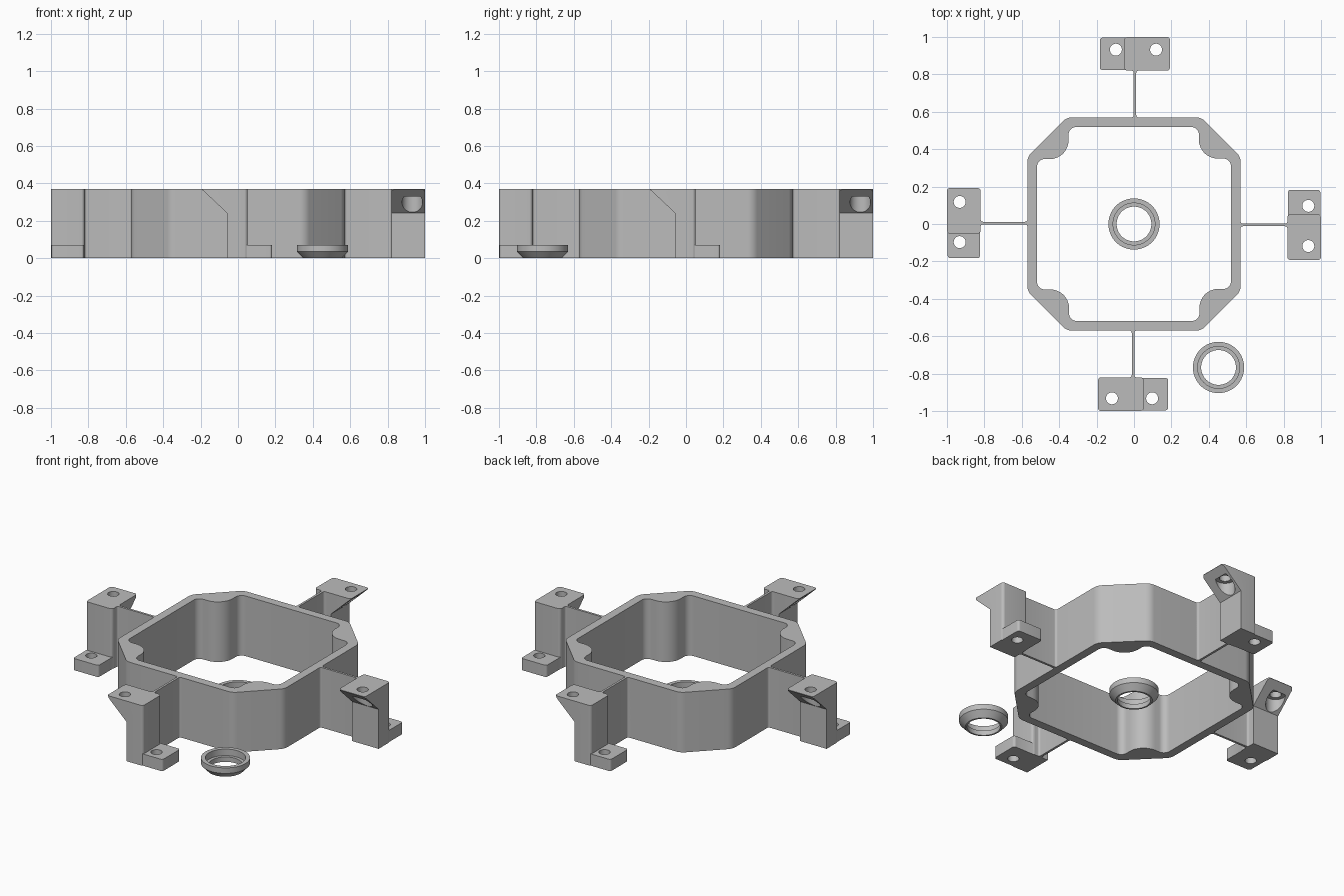
import bpy, bmesh, math
from mathutils import Vector, Matrix

if "Cube" in bpy.data.objects:
    bpy.data.objects.remove(bpy.data.objects["Cube"])

H = 0.37
grey = bpy.data.materials.new("plain_grey")
grey.diffuse_color = (0.5, 0.5, 0.5, 1)
grey.use_nodes = True
grey.node_tree.nodes["Principled BSDF"].inputs["Base Color"].default_value = grey.diffuse_color


def rounded(pts, seg=8):
    """Fillet a closed 2D outline given as (x, y, radius)."""
    out = []
    n = len(pts)
    for i, (x, y, r) in enumerate(pts):
        p = Vector((x, y))
        if r == 0:
            out.append(p)
            continue
        a = (Vector(pts[i - 1][:2]) - p).normalized()
        b = (Vector(pts[(i + 1) % n][:2]) - p).normalized()
        half = a.angle(b) / 2
        c = p + (a + b).normalized() * (r / math.sin(half))
        s = p + a * (r / math.tan(half)) - c
        e = p + b * (r / math.tan(half)) - c
        sweep = s.angle_signed(e)
        for k in range(seg + 1):
            out.append(c + Matrix.Rotation(-sweep * k / seg, 2) @ s)
    return out


def make(name, bm):
    bmesh.ops.recalc_face_normals(bm, faces=bm.faces)
    me = bpy.data.meshes.new(name)
    bm.to_mesh(me)
    bm.free()
    me.materials.append(grey)
    ob = bpy.data.objects.new(name, me)
    bpy.context.collection.objects.link(ob)
    return ob


def prism(name, pts, z0, z1):
    bm = bmesh.new()
    f = bm.faces.new([bm.verts.new((p[0], p[1], z0)) for p in pts])
    new = bmesh.ops.extrude_face_region(bm, geom=[f])["geom"]
    bmesh.ops.translate(bm, vec=(0, 0, z1 - z0),
                        verts=[v for v in new if isinstance(v, bmesh.types.BMVert)])
    return make(name, bm)


def cylinder(x, y, r, z0, z1):
    pts = [(x + r * math.cos(t * math.tau / 40), y + r * math.sin(t * math.tau / 40))
           for t in range(40)]
    return prism("cutter", pts, z0, z1)


def combine(ob, other, op):
    m = ob.modifiers.new("bool", 'BOOLEAN')
    m.operation, m.object, m.solver = op, other, 'EXACT'
    bpy.context.view_layer.objects.active = ob
    bpy.ops.object.modifier_apply(modifier=m.name)
    bpy.data.objects.remove(other)


def smooth(ob):
    bpy.ops.object.select_all(action='DESELECT')
    ob.select_set(True)
    bpy.context.view_layer.objects.active = ob
    bpy.ops.object.shade_smooth_by_angle(angle=math.radians(30))


def four_way(corner):
    """Repeat one corner's outline points around the centre."""
    pts = []
    for _ in range(4):
        pts += corner
        corner = [(-y, x, r) for x, y, r in corner]
    return rounded(pts)


# Octagonal frame with a rounded boss inside each corner
frame = prism("frame", four_way([(0.57, 0.36, 0.07), (0.36, 0.57, 0.07)]), 0, H)
opening = prism("cutter", four_way([(0.518, 0.35, 0.04), (0.347, 0.35, 0.1),
                                    (0.347, 0.518, 0.04)]), -0.1, H + 0.1)
combine(frame, opening, 'DIFFERENCE')
smooth(frame)


def plate(x0, x1, y0, y1, r, name, z1):
    return prism(name, rounded([(x0, y0, r), (x1, y0, r), (x1, y1, r), (x0, y1, r)]), 0, z1)


# Mounting bracket: post with sloped overhang, low foot, screw holes, thin arm
bracket = plate(-0.193, 0.052, -1.0, -0.82, 0.018, "bracket", H)
wedge = prism("cutter", [(-0.3, -0.1), (-0.06, -0.1), (-0.06, 0.243), (-0.3, 0.468)], 0.7, 1.1)
wedge.data.transform(Matrix.Rotation(math.pi / 2, 4, 'X'))
combine(bracket, wedge, 'DIFFERENCE')
combine(bracket, plate(-0.03, 0.183, -0.996, -0.823, 0.015, "foot", 0.072), 'UNION')
combine(bracket, cylinder(-0.118, -0.932, 0.055, 0.1, 0.33), 'DIFFERENCE')
combine(bracket, cylinder(-0.118, -0.932, 0.032, 0.2, 0.5), 'DIFFERENCE')
combine(bracket, cylinder(0.097, -0.932, 0.032, -0.1, 0.2), 'DIFFERENCE')
l, r = -0.012, 0.002
arm = prism("arm", rounded([
    (l - 0.03, -0.84, 0), (r + 0.03, -0.84, 0), (r + 0.03, -0.82, 0), (r, -0.82, 0.012),
    (r, -0.57, 0.012), (r + 0.03, -0.57, 0), (r + 0.03, -0.55, 0), (l - 0.03, -0.55, 0),
    (l - 0.03, -0.57, 0), (l, -0.57, 0.012), (l, -0.82, 0.012), (l - 0.03, -0.82, 0)]), 0, H)
combine(bracket, arm, 'UNION')
smooth(bracket)
bracket.name = "front_bracket"
for k, side in enumerate(["right", "back", "left"], 1):
    copy = bracket.copy()
    copy.data = bracket.data.copy()
    copy.name = side + "_bracket"
    copy.data.transform(Matrix.Rotation(k * math.pi / 2, 4, 'Z'))
    bpy.context.collection.objects.link(copy)


# Loose collars: turned rings with a chamfered base and inner ledge
def collar(name, x, y, n=64):
    profile = [(0.093, 0), (0.103, 0), (0.137, 0.036), (0.137, 0.07),
               (0.112, 0.07), (0.112, 0.03), (0.093, 0.03)]
    bm = bmesh.new()
    rings = [[bm.verts.new((x + r * math.cos(i * math.tau / n),
                            y + r * math.sin(i * math.tau / n), z)) for i in range(n)]
             for r, z in profile]
    for j in range(len(rings)):
        a, b = rings[j - 1], rings[j]
        for i in range(n):
            k = (i + 1) % n
            bm.faces.new((a[i], a[k], b[k], b[i]))
    smooth(make(name, bm))


collar("centre_collar", 0, 0)
collar("spare_collar", 0.452, -0.767)
